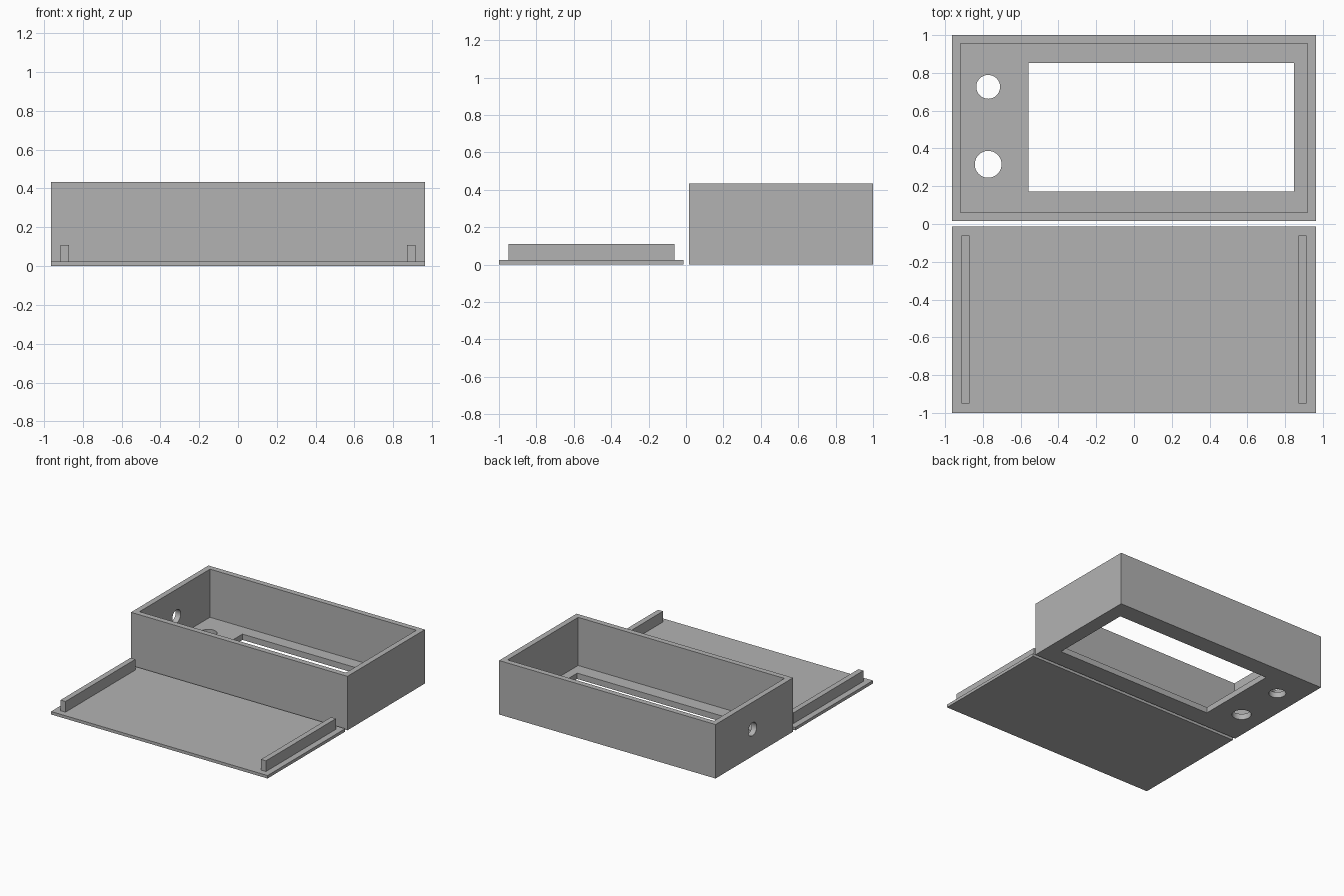
import bpy
import math

if "Cube" in bpy.data.objects:
    bpy.data.objects.remove(bpy.data.objects["Cube"], do_unlink=True)

grey = bpy.data.materials.new("plain grey")
grey.use_nodes = True
COLOUR = (0.448, 0.448, 0.448, 1)
grey.diffuse_color = COLOUR
grey.node_tree.nodes["Principled BSDF"].inputs["Base Color"].default_value = COLOUR


def box(name, x, y, z):
    """Box spanning the given (low, high) ranges."""
    spans = (x, y, z)
    bpy.ops.mesh.primitive_cube_add(size=1)
    ob = bpy.context.object
    ob.name = name
    ob.location = [(a + b) / 2 for a, b in spans]
    ob.scale = [b - a for a, b in spans]
    bpy.ops.object.transform_apply(location=True, rotation=False, scale=True)
    ob.data.materials.append(grey)
    return ob


def drill(name, centre, radius, depth, turn=0):
    """Round cutter, upright unless turned about y."""
    bpy.ops.mesh.primitive_cylinder_add(vertices=48, radius=radius, depth=depth,
                                        location=centre, rotation=(0, turn, 0))
    ob = bpy.context.object
    ob.name = name
    ob.data.materials.append(grey)
    return ob


def cut(target, cutter):
    mod = target.modifiers.new("cut", 'BOOLEAN')
    mod.operation = 'DIFFERENCE'
    mod.solver = 'EXACT'
    mod.object = cutter
    bpy.context.view_layer.objects.active = target
    bpy.ops.object.modifier_apply(modifier=mod.name)
    bpy.data.objects.remove(cutter, do_unlink=True)


HALF = 0.963
WALL = 0.045
HEIGHT = 0.434
FRONT, BACK = 0.015, 1.0

# Open-topped case
case = box("case", (-HALF, HALF), (FRONT, BACK), (0, HEIGHT))
cut(case, box("cavity", (-HALF + WALL, HALF - WALL),
              (FRONT + WALL, BACK - WALL), (0.047, 1)))

# Window and two round holes in the floor
cut(case, box("window", (-0.558, 0.848), (0.172, 0.853), (-0.1, 0.2)))
cut(case, drill("large_hole", (-0.772, 0.316, 0), 0.071, 0.3))
cut(case, drill("small_hole", (-0.772, 0.726, 0), 0.063, 0.3))

# Cable hole in the right end wall
cut(case, drill("cable_hole", (-HALF, 0.53, 0.217), 0.053, 0.3, math.pi / 2))

bpy.ops.object.select_all(action='DESELECT')
case.select_set(True)
bpy.context.view_layer.objects.active = case
bpy.ops.object.shade_smooth_by_angle(angle=math.radians(30))

# Lid with a locating rail near each end
LID = 0.024
box("lid", (-HALF, HALF), (-1, -0.013), (0, LID))
for side, sign in (("left", 1), ("right", -1)):
    span = sorted((sign * 0.87, sign * 0.914))
    box(side + "_lid_rail", span, (-0.95, -0.062), (LID, 0.11))
